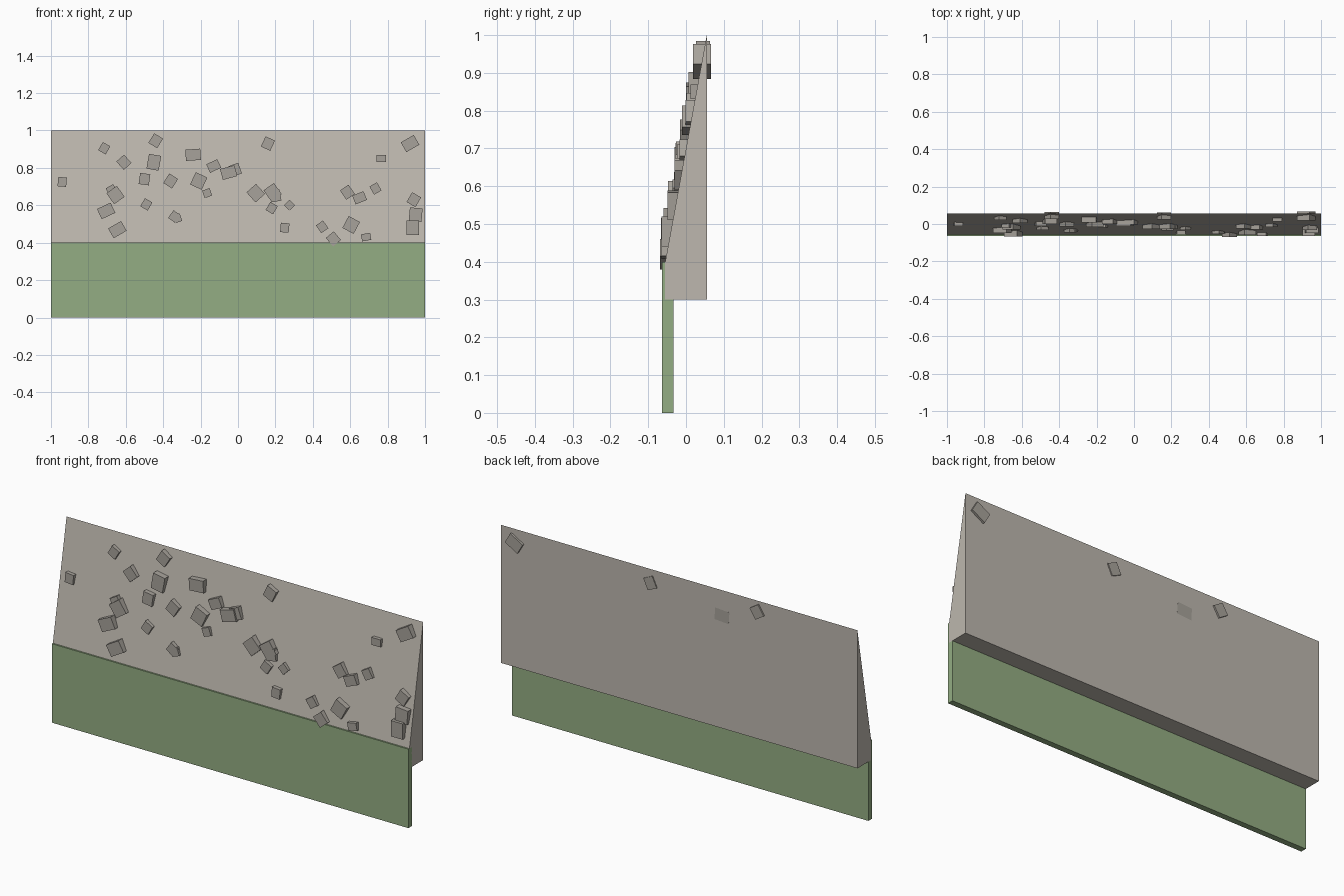
import bpy
import bmesh
from math import radians
from mathutils import Matrix, Vector

default_cube = bpy.data.objects.get("Cube")
if default_cube:
    bpy.data.objects.remove(default_cube, do_unlink=True)


def make_material(name, red, green, blue):
    material = bpy.data.materials.new(name)
    material.use_nodes = True
    colour = (red, green, blue, 1)
    material.diffuse_color = colour
    shader = material.node_tree.nodes["Principled BSDF"]
    shader.inputs["Base Color"].default_value = colour
    return material


def make_object(name, mesh_builder, material):
    """Turn a finished bmesh into a named, single-colour object."""
    bmesh.ops.recalc_face_normals(mesh_builder, faces=mesh_builder.faces)
    mesh = bpy.data.meshes.new(name)
    mesh_builder.to_mesh(mesh)
    mesh_builder.free()
    mesh.materials.append(material)
    result = bpy.data.objects.new(name, mesh)
    bpy.context.collection.objects.link(result)
    return result


def extrude_profile(name, profile, half_length, material):
    """Sweep a closed (y, z) profile along the x axis."""
    builder = bmesh.new()
    corners = [builder.verts.new((-half_length, y, z)) for y, z in profile]
    end_face = builder.faces.new(corners)
    swept = bmesh.ops.extrude_face_region(builder, geom=[end_face])
    moved = [item for item in swept["geom"] if isinstance(item, bmesh.types.BMVert)]
    # the starting face stays in place and closes the other end
    bmesh.ops.translate(builder, verts=moved, vec=Vector((2 * half_length, 0, 0)))
    if not end_face.is_valid:
        builder.faces.new(corners)
    return make_object(name, builder, material)


wall_grey = make_material("wall grey", .51, .475, .425)
stone_grey = make_material("stone grey", .39, .365, .328)
grass_green = make_material("grass green", .296, .42, .227)

# Sloped wall and the upright green panel in front of its foot
front, back = -.055, .055
wall_bottom, slope_start, wall_top = .3, .4, 1
extrude_profile(
    "sloped_wall",
    [(front, wall_bottom), (front, slope_start), (back, wall_top), (back, wall_bottom)],
    1, wall_grey)
extrude_profile(
    "green_panel",
    [(-.063, 0), (-.063, slope_start), (-.033, slope_start), (-.033, 0)],
    1, grass_green)


def slope_depth(height):
    """The y position of the sloping face at a given height."""
    fraction = (height - slope_start) / (wall_top - slope_start)
    return front + fraction * (back - front)


def make_stones(name, width, height, places):
    """Embed a group of equal blocks halfway into the slope."""
    builder = bmesh.new()
    depth = .6 * max(width, height)
    size = Matrix.Diagonal((width, depth, height, 1))
    for x, z, turn in places:
        position = Matrix.Translation((x, slope_depth(z), z))
        rotation = Matrix.Rotation(radians(-turn), 4, "Y")
        bmesh.ops.create_cube(builder, size=1, matrix=position @ rotation @ size)
    return make_object(name, builder, stone_grey)


# Stones grouped by size: position along the wall, height, turn in degrees
make_stones("tiny_stones", .042, .042, [
    (-.165, .665, 20), (.275, .6, 45), (-.325, .53, 20)])
make_stones("small_stones", .046, .05, [
    (-.94, .725, -5), (-.715, .905, -30), (-.49, .605, -30), (-.675, .68, 30),
    (-.34, .54, -35), (.18, .585, -30), (.25, .48, -5), (.45, .485, 35),
    (.735, .69, 30)])
make_stones("medium_stones", .055, .06, [
    (-.61, .83, 42), (-.44, .945, -32), (-.5, .74, -8), (-.36, .73, -32),
    (-.015, .79, 20), (.16, .93, -25), (.2, .65, 10), (.51, .42, 40),
    (.585, .67, 35), (.94, .63, -30)])
make_stones("large_stones", .068, .072, [
    (-.21, .73, -25), (-.655, .655, 35), (.095, .665, 42), (.185, .67, 35),
    (.605, .495, -28), (.95, .55, -5)])
make_stones("tall_stones", .066, .08, [
    (-.45, .83, -10), (.935, .48, 0)])
make_stones("long_stones", .08, .06, [
    (-.24, .87, 4), (-.05, .775, 15), (-.705, .57, 25), (-.645, .47, 30),
    (.92, .93, 30)])
make_stones("flat_stones", .065, .05, [
    (-.13, .81, 25), (.65, .64, 22)])
make_stones("little_flat_stones", .05, .038, [
    (.765, .85, 0), (.685, .43, 10)])
